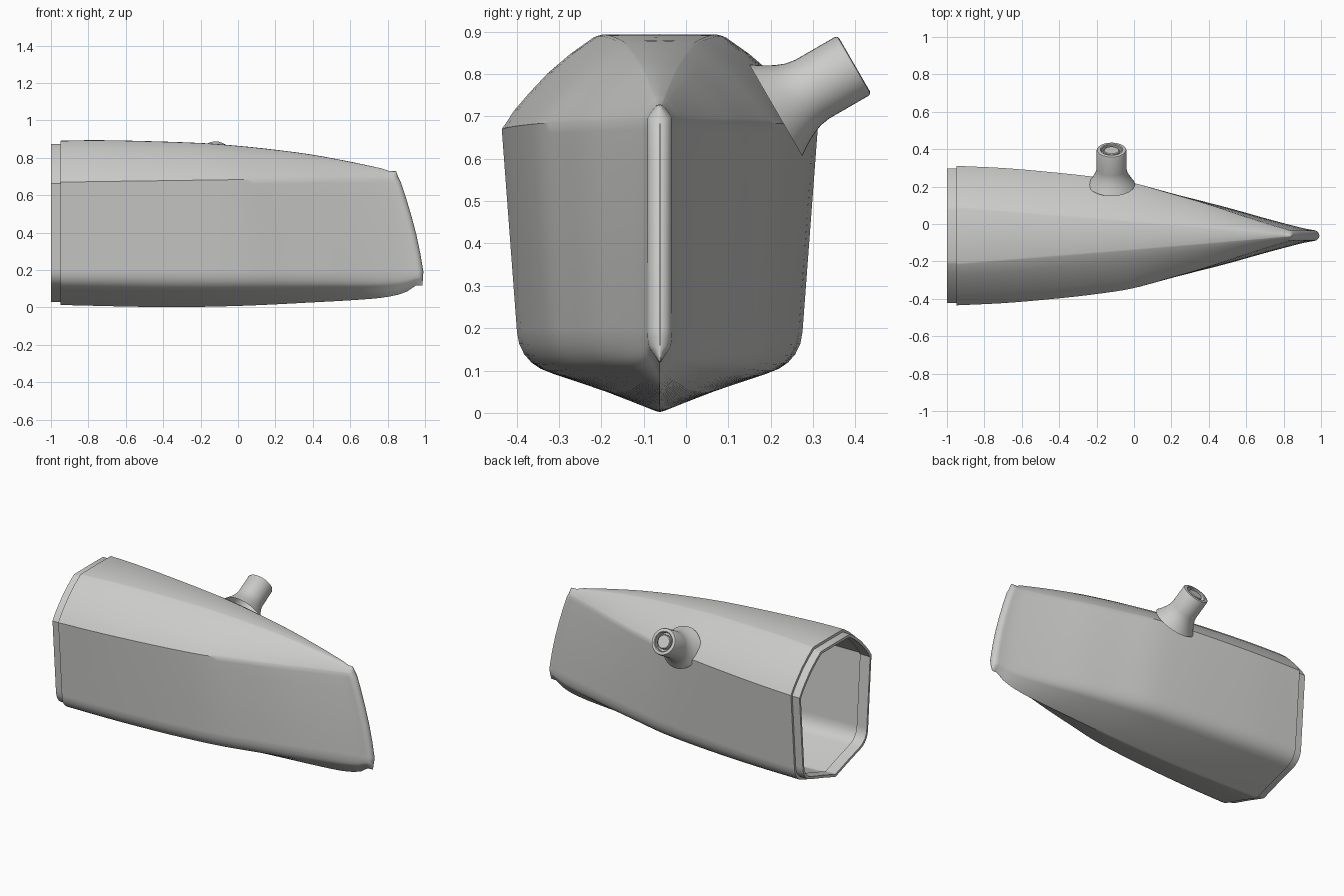
import bpy, bmesh, math
from mathutils import Vector, Matrix

if "Cube" in bpy.data.objects:
    bpy.data.objects.remove(bpy.data.objects["Cube"])

CY = -0.062          # centre line of the hull
BACK = -0.95

grey = bpy.data.materials.new("light_grey")
grey.diffuse_color = (0.6, 0.6, 0.59, 1)
grey.use_nodes = True
grey.node_tree.nodes["Principled BSDF"].inputs["Base Color"].default_value = grey.diffuse_color


def curve(tab, x):
    """Smooth interpolation through (x, value) pairs."""
    if x <= tab[0][0]:
        return tab[0][1]
    for i in range(len(tab) - 1):
        (x0, a), (x1, b) = tab[i], tab[i + 1]
        if x <= x1:
            def slope(k):
                p, q = tab[max(k - 1, 0)], tab[min(k + 1, len(tab) - 1)]
                return (q[1] - p[1]) / (q[0] - p[0])
            h = x1 - x0
            u = (x - x0) / h
            return ((2*u**3 - 3*u**2 + 1) * a + (u**3 - 2*u*u + u) * h * slope(i)
                    + (3*u*u - 2*u**3) * b + (u**3 - u*u) * h * slope(i + 1))
    return tab[-1][1]


# Lengthwise curves
WIDTH = [(0, 1), (.15, .965), (.305, .90), (.417, .84), (.528, .758), (.639, .612),
         (.75, .46), (.861, .285), (.94, .165), (1, .08)]
TOP = [(-.95, .89), (-.8, .893), (-.6, .891), (-.2, .878), (0, .863), (.2, .842),
       (.4, .815), (.6, .778), (.74, .748), (.8, .733), (.83, .712)]
KEEL = [(-.95, .013), (-.4, .002), (0, .008), (.4, .027), (.7, .045), (.82, .06),
        (.9, .083), (.955, .12)]
NOSE = [(.1, .925), (.14, .952), (.19, .955), (.4, .915), (.6, .858), (.68, .83), (.72, .80)]

# Cross-section fractions: keel to side, side, side to roof
LOW = [(0, 0), (.03, .012), (.4, .25), (.76, .46), (.835, .515), (.9, .6), (.95, .71), (.985, .85)]
SIDE = [0, .02, .2, .4, .6, .8, .95, 1]
ROOF = [(.04, .06), (.13, .2), (.28, .38), (.48, .6), (.72, .81), (.96, .985), (1, 1)]


def half_section(t):
    f = curve(WIDTH, t)
    wl, wr = .337 * f, .373 * f
    if t > .94:
        wl = max(wl, .03)
    h = .147 * (1 - t) + .006 * t

    def xs(zn):
        return BACK + t * (curve(NOSE, zn) - BACK)
    xk = BACK + t * (.95 - BACK)
    xt = BACK + t * (.81 - BACK)
    zk, zt = curve(KEEL, xk), curve(TOP, xt)
    zc, zr = .19, .67 + .025 * t
    pts = []
    for yf, zf in LOW:
        z = zk + zf * (zc - zk)
        x = xk + (xs(zc) - xk) * zf
        pts.append(Vector((x, yf * wl, z)))
    for s in SIDE:
        z = zc + s * (zr - zc)
        pts.append(Vector((xs(z), wl + s * (wr - wl), z)))
    for yf, zf in ROOF:
        x = xs(zr) + (xt - xs(zr)) * zf
        pts.append(Vector((x, wr + yf * (h - wr), zr + zf * (zt - zr))))
    pts.append(Vector((xt, 0, zt + .001)))
    return pts


def full_ring(half, scale=1.0, x=None):
    """Mirror a half section into a closed ring, optionally shrunk."""
    both = half + [Vector((p.x, -p.y, p.z)) for p in reversed(half[1:-1])]
    return [Vector((p.x if x is None else x, CY + p.y * scale, .45 + (p.z - .45) * scale))
            for p in both]


def make_object(name, rings, cap_start, cap_end, angle=35):
    bm = bmesh.new()
    vr = [[bm.verts.new(p) for p in r] for r in rings]
    n = len(rings[0])
    for a, b in zip(vr, vr[1:]):
        for i in range(n):
            j = (i + 1) % n
            bm.faces.new((a[i], a[j], b[j], b[i]))
    if cap_start:
        bm.faces.new(vr[0])
    if cap_end:
        bm.faces.new(vr[-1])
    bmesh.ops.remove_doubles(bm, verts=bm.verts, dist=1e-5)
    bmesh.ops.recalc_face_normals(bm, faces=bm.faces)
    me = bpy.data.meshes.new(name)
    bm.to_mesh(me)
    bm.free()
    me.materials.append(grey)
    ob = bpy.data.objects.new(name, me)
    bpy.context.collection.objects.link(ob)
    bpy.ops.object.select_all(action='DESELECT')
    ob.select_set(True)
    bpy.context.view_layer.objects.active = ob
    bpy.ops.object.shade_smooth_by_angle(angle=math.radians(angle))
    return ob


# Hull: inner lining, rear lip, outer skin, rounded nose edge
first = half_section(0)
rings = [full_ring(half_section(i / 20), .945) for i in range(17, 0, -1)]
rings += [full_ring(first, .945, -.93), full_ring(first, .925, -.93), full_ring(first, .925, -1),
          full_ring(first, .963, -1), full_ring(first, .963, BACK), full_ring(first)]
rings += [full_ring(half_section(i / 40)) for i in range(1, 41)]
tip = half_section(1)
for k in range(1, 7):
    a = math.radians(15 * k)
    rings.append(full_ring([Vector((p.x + .036 * math.sin(a), p.y * max(math.cos(a), .01), p.z))
                            for p in tip]))
hull = make_object("hull_shell", rings, True, False)

# close the thin slit along the nose edge
bm = bmesh.new()
bm.from_mesh(hull.data)
bmesh.ops.holes_fill(bm, edges=[e for e in bm.edges if e.is_boundary], sides=0)
bmesh.ops.recalc_face_normals(bm, faces=bm.faces)
bm.to_mesh(hull.data)
bm.free()

# Side spout: flared base, rounded rim, recessed ring and inner plug
SPOUT = [(.125, -.215), (.108, -.19), (.094, -.165), (.084, -.14), (.08, -.115), (.08, -.008),
         (.077, -.002), (.072, 0), (.06, 0), (.056, -.004), (.056, -.03), (.042, -.03),
         (.042, -.008), (.038, -.004)]
axis = Vector((0, math.cos(math.radians(30)), math.sin(math.radians(30))))
frame = Matrix.Translation((-.12, .398, .822)) @ axis.to_track_quat('Z', 'X').to_matrix().to_4x4()
spout_rings = [[frame @ Vector((r * math.cos(i * math.tau / 40), r * math.sin(i * math.tau / 40), z))
                for i in range(40)] for r, z in SPOUT]
make_object("side_spout", spout_rings, False, True)
